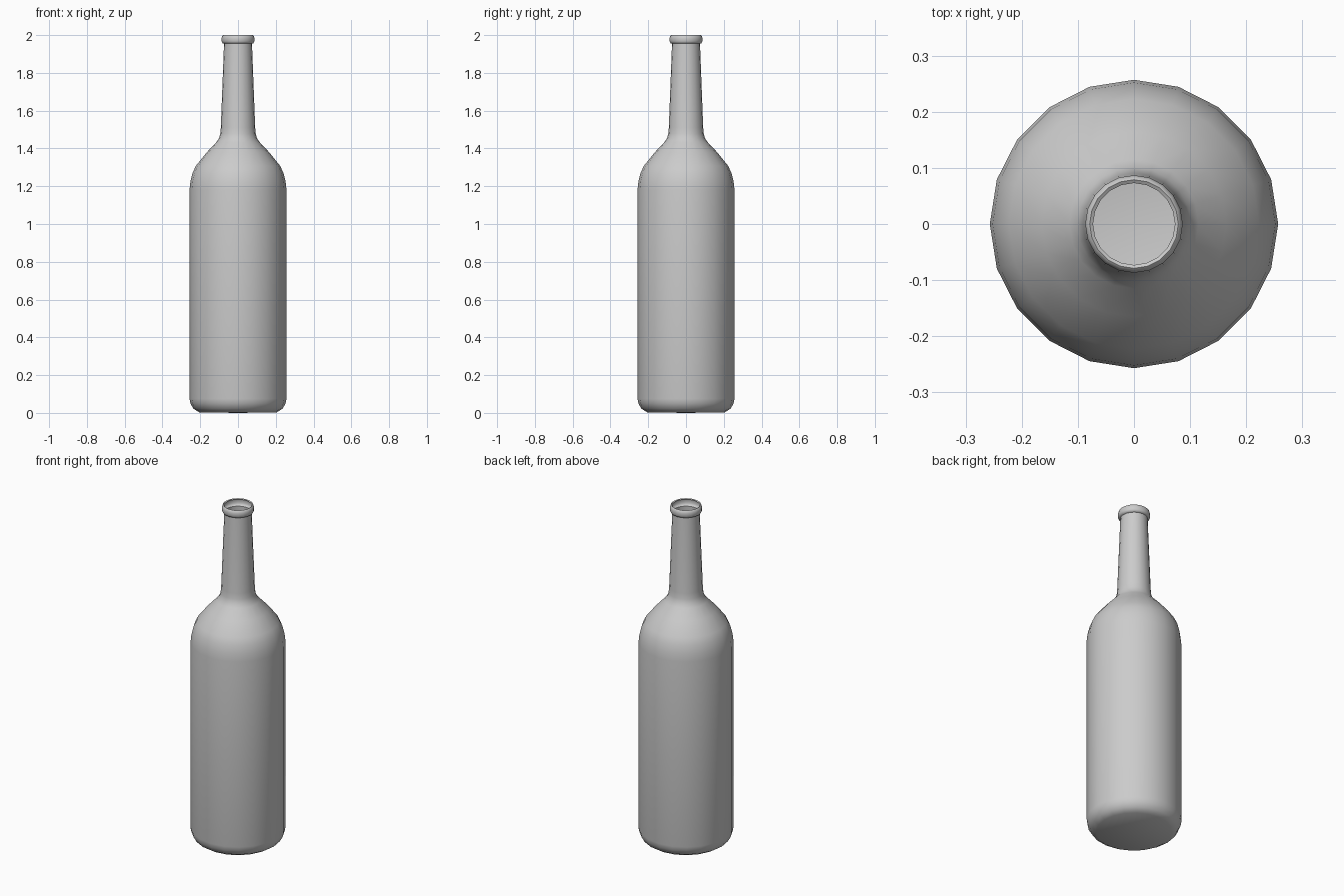
import bpy, bmesh, math

if "Cube" in bpy.data.objects:
    bpy.data.objects.remove(bpy.data.objects["Cube"])

SIDES = 20

# Bottle outline as (radius, height), from base centre up to the open mouth
profile = [
    (0.0, 0.0), (0.205, 0.003), (0.236, 0.022), (0.252, 0.05), (0.257, 0.075),
    (0.257, 1.18), (0.252, 1.225), (0.241, 1.27), (0.223, 1.308),
    (0.165, 1.38), (0.115, 1.433), (0.101, 1.453), (0.094, 1.478), (0.091, 1.51),
    (0.074, 1.955),
    # rounded lip
    (0.082, 1.957), (0.087, 1.967), (0.087, 1.985), (0.083, 1.997),
    (0.079, 2.0), (0.073, 1.996),
]

bm = bmesh.new()
rings = []
for r, z in profile:
    if r == 0:
        rings.append([bm.verts.new((0, 0, z))] * SIDES)
    else:
        rings.append([bm.verts.new((r * math.cos(2 * math.pi * i / SIDES),
                                    r * math.sin(2 * math.pi * i / SIDES), z))
                      for i in range(SIDES)])

# Skin between neighbouring rings
for a, b in zip(rings, rings[1:]):
    for i in range(SIDES):
        j = (i + 1) % SIDES
        quad = [a[i], a[j], b[j], b[i]]
        bm.faces.new(list(dict.fromkeys(quad)))

mesh = bpy.data.meshes.new("bottle")
bm.to_mesh(mesh)
bm.free()
bottle = bpy.data.objects.new("bottle", mesh)
bpy.context.collection.objects.link(bottle)

# Smooth glass with crisp base and lip edges
bpy.context.view_layer.objects.active = bottle
bottle.select_set(True)
bpy.ops.object.shade_smooth_by_angle(angle=math.radians(50))
